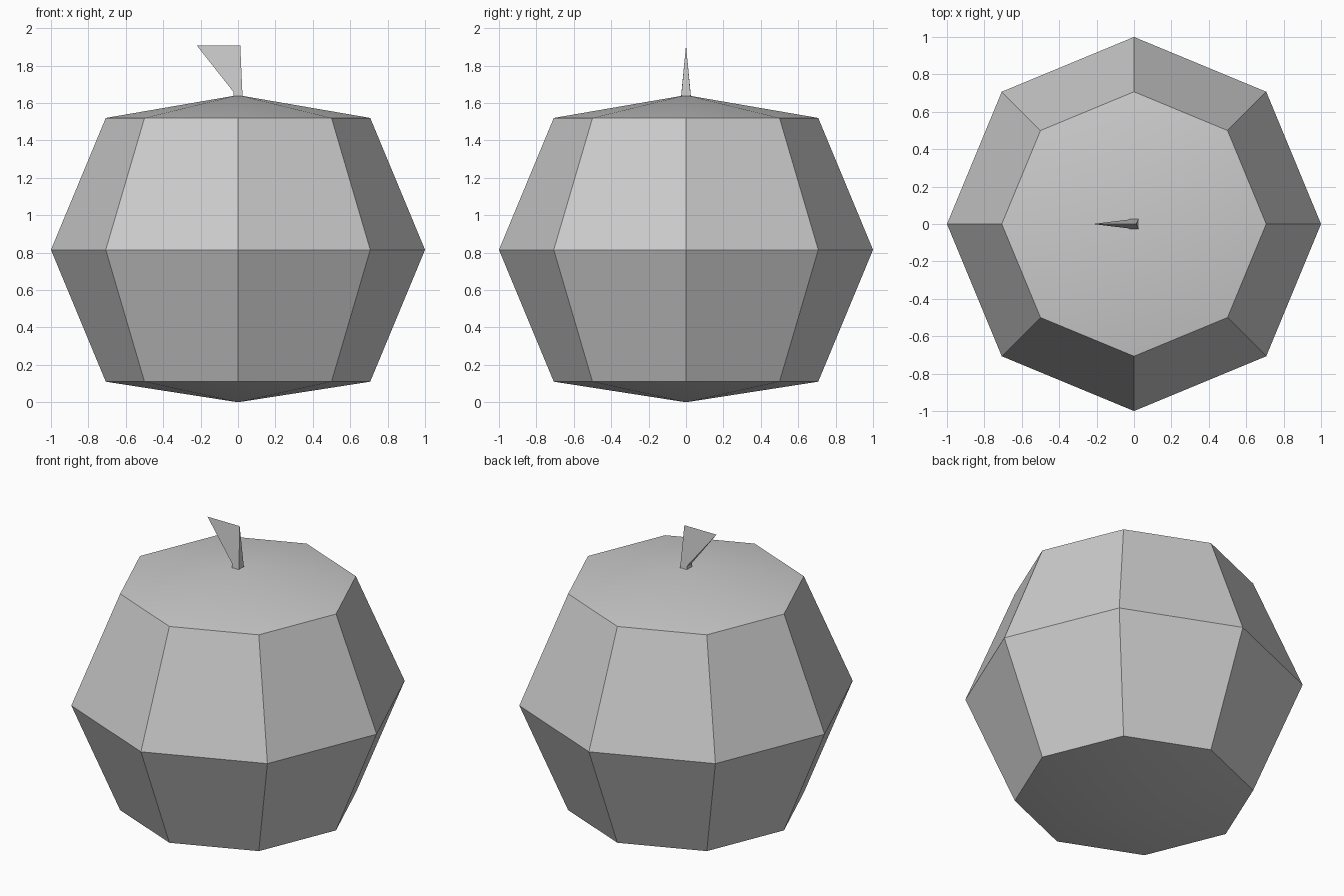
import bpy
import bmesh
from math import radians, sin, cos

cube = bpy.data.objects.get("Cube")
if cube:
    bpy.data.objects.remove(cube, do_unlink=True)

GREY = (0.6, 0.6, 0.6, 1)
grey = bpy.data.materials.new("plain grey")
grey.use_nodes = True
grey.diffuse_color = GREY
grey.node_tree.nodes["Principled BSDF"].inputs["Base Color"].default_value = GREY


def finish(name, bm):
    """Turn a bmesh into a shaded object with the grey material."""
    bmesh.ops.recalc_face_normals(bm, faces=bm.faces)
    mesh = bpy.data.meshes.new(name)
    bm.to_mesh(mesh)
    bm.free()
    mesh.materials.append(grey)
    obj = bpy.data.objects.new(name, mesh)
    bpy.context.collection.objects.link(obj)
    bpy.ops.object.select_all(action="DESELECT")
    obj.select_set(True)
    bpy.context.view_layer.objects.active = obj
    bpy.ops.object.shade_smooth_by_angle(angle=radians(30))
    return obj


# Body: eight-sided fruit with shallow pointed caps
SIDES = 8
bm = bmesh.new()
rings = []
for radius, z in [(0.707, 0.11), (1, 0.815), (0.707, 1.52)]:
    angles = [radians(360 * i / SIDES) for i in range(SIDES)]
    rings.append([bm.verts.new((radius * cos(a), radius * sin(a), z)) for a in angles])
bottom = bm.verts.new((0, 0, 0))
top = bm.verts.new((0, 0, 1.642))
for i in range(SIDES):
    j = (i + 1) % SIDES
    for low, high in zip(rings, rings[1:]):
        bm.faces.new((low[i], low[j], high[j], high[i]))
    bm.faces.new((bottom, rings[0][j], rings[0][i]))
    bm.faces.new((top, rings[-1][i], rings[-1][j]))
finish("fruit_body", bm)

# Stem: square foot rising to a thin ridge that flares to the right
bm = bmesh.new()
foot_in, foot_out, neck = [
    [bm.verts.new((x, side * w, z)) for side in (-1, 1)]
    for x, w, z in [(0.025, 0.027, 1.62), (-0.025, 0.027, 1.62), (-0.025, 0.024, 1.66)]
]
ridge_in = bm.verts.new((0.012, 0, 1.907))
tip = bm.verts.new((-0.22, 0, 1.907))
bm.faces.new((foot_in[0], foot_in[1], foot_out[1], foot_out[0]))
bm.faces.new((foot_out[0], foot_out[1], neck[1], neck[0]))
bm.faces.new((neck[0], neck[1], tip))
bm.faces.new((foot_in[0], foot_in[1], ridge_in))
for s in (0, 1):
    bm.faces.new((foot_in[s], foot_out[s], neck[s], ridge_in))
    bm.faces.new((neck[s], tip, ridge_in))
finish("stem", bm)
